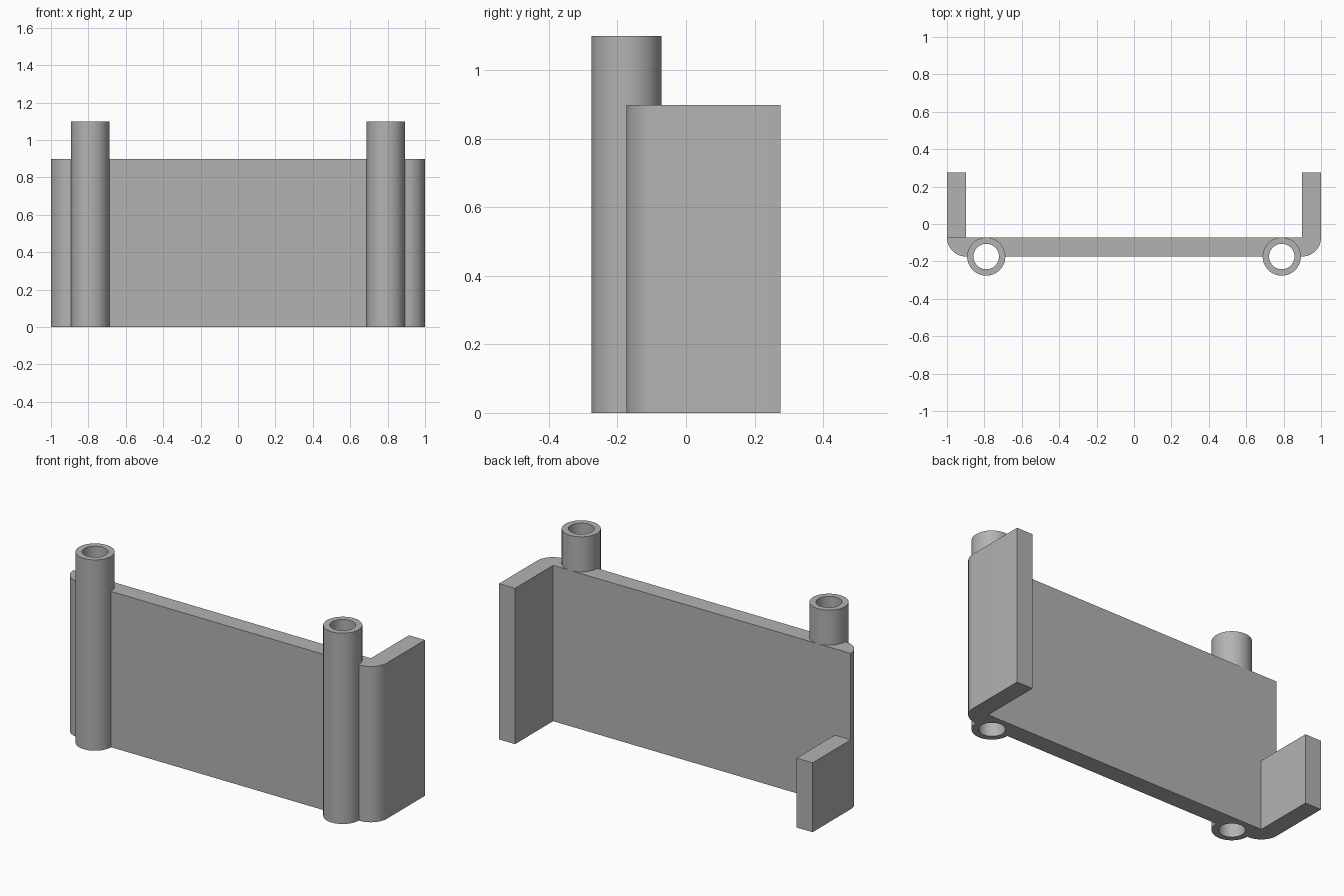
import bpy, bmesh, math

if "Cube" in bpy.data.objects:
    bpy.data.objects.remove(bpy.data.objects["Cube"])

FRONT, BACK, ARM_END = -0.174, -0.072, 0.275
WALL_H, SHORT_H, TUBE_H = 0.898, 0.4, 1.1
THICK = BACK - FRONT
TUBE_X, TUBE_R, BORE_R = 0.79, 0.102, 0.068

grey = bpy.data.materials.new("grey")
grey.use_nodes = True
colour = (0.45, 0.45, 0.45, 1)
grey.diffuse_color = colour
grey.node_tree.nodes["Principled BSDF"].inputs["Base Color"].default_value = colour


def finish(name, bm):
    bmesh.ops.recalc_face_normals(bm, faces=bm.faces)
    mesh = bpy.data.meshes.new(name)
    bm.to_mesh(mesh)
    bm.free()
    mesh.materials.append(grey)
    ob = bpy.data.objects.new(name, mesh)
    bpy.context.collection.objects.link(ob)
    return ob


def smooth(ob):
    bpy.ops.object.select_all(action="DESELECT")
    ob.select_set(True)
    bpy.context.view_layer.objects.active = ob
    bpy.ops.object.shade_smooth_by_angle(angle=math.radians(30))


def extrude(name, outline, height):
    """Upright prism from a plan outline."""
    bm = bmesh.new()
    face = bm.faces.new([bm.verts.new((x, y, 0)) for x, y in outline])
    top = bmesh.ops.extrude_face_region(bm, geom=[face])["geom"]
    verts = [v for v in top if isinstance(v, bmesh.types.BMVert)]
    bmesh.ops.translate(bm, verts=verts, vec=(0, 0, height))
    return finish(name, bm)


def circle(radius, n=64):
    return [(radius * math.cos(math.tau * i / n), radius * math.sin(math.tau * i / n))
            for i in range(n)]


def tube(name, x):
    """Open pipe made by joining an outer and an inner ring."""
    bm = bmesh.new()
    loops = []
    for radius, z in ((TUBE_R, 0), (TUBE_R, TUBE_H), (BORE_R, TUBE_H), (BORE_R, 0)):
        loops.append([bm.verts.new((x + px, FRONT + py, z)) for px, py in circle(radius)])
    for a, b in zip(loops, loops[1:] + loops[:1]):
        for i in range(len(a)):
            j = (i + 1) % len(a)
            bm.faces.new((a[i], a[j], b[j], b[i]))
    smooth(finish(name, bm))


def corner(cx, start):
    """Quarter round of the front corners."""
    return [(cx + THICK * math.cos(math.radians(start + a)),
             BACK + THICK * math.sin(math.radians(start + a)))
            for a in [90 * i / 16 for i in range(17)]]


# Wall with rounded corners and the full-height left arm
inner = 1 - THICK
outline = corner(-inner, 180) + corner(inner, 270)
outline += [(1, ARM_END), (inner, ARM_END), (inner, BACK)]
wall = extrude("wall_and_left_arm", outline, WALL_H)

# Clear the wall where the pipes pass through
for side in (-1, 1):
    plan = [(side * TUBE_X + x, FRONT + y) for x, y in circle((TUBE_R + BORE_R) / 2)]
    cutter = extrude("bore_cutter", plan, 2)
    cutter.location.z = -0.5
    cutter.hide_render = True
    mod = wall.modifiers.new("bore", "BOOLEAN")
    mod.operation, mod.solver, mod.object = "DIFFERENCE", "EXACT", cutter
    bpy.context.view_layer.objects.active = wall
    bpy.ops.object.modifier_apply(modifier=mod.name)
    bpy.data.objects.remove(cutter)
smooth(wall)

# Low right arm
extrude("right_arm", [(-1, BACK), (-inner, BACK), (-inner, ARM_END), (-1, ARM_END)], SHORT_H)

# Pipes
tube("right_tube", -TUBE_X)
tube("left_tube", TUBE_X)
